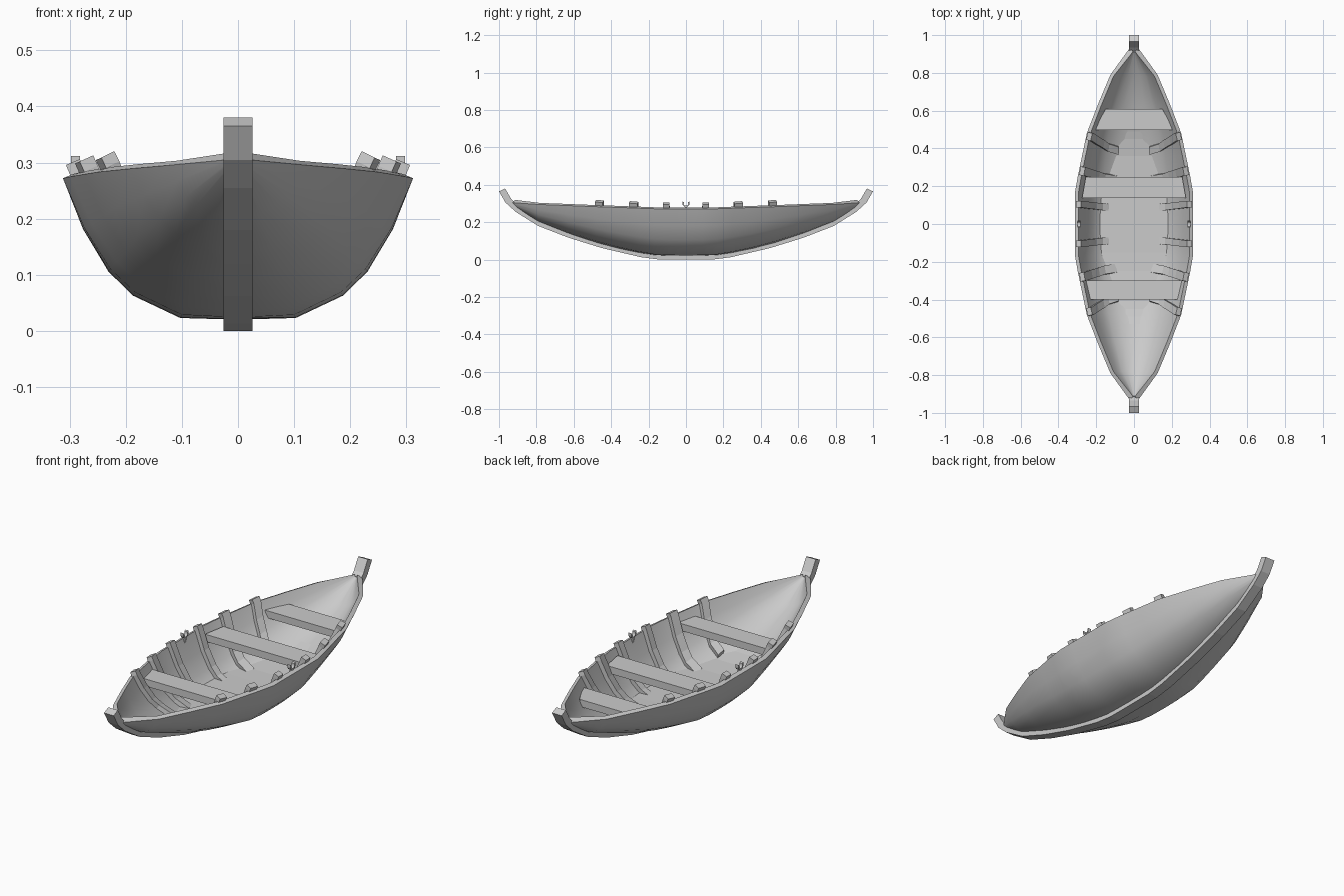
import bpy, bmesh
from math import sin, cos, pi
from mathutils import Vector

if "Cube" in bpy.data.objects:
    bpy.data.objects.remove(bpy.data.objects["Cube"])

# station tables: y, half width, gunwale z, bottom z
STATIONS = [(0.0, .312, .272, .02), (.09, .312, .272, .021), (.17, .312, .272, .024),
            (.25, .298, .275, .036), (.36, .275, .279, .058), (.48, .25, .283, .089),
            (.63, .192, .289, .138), (.79, .125, .295, .2), (.935, .02, .305, .29)]
# section rows from keel to gunwale: width fraction, height fraction
ROWS = [(0, 0), (.33, .012), (.6, .17), (.74, .34), (.885, .64), (1, 1)]


def station(y):
    a = min(abs(y), STATIONS[-1][0])
    for p, q in zip(STATIONS, STATIONS[1:]):
        if a <= q[0]:
            t = (a - p[0]) / (q[0] - p[0])
            return [p[i] + (q[i] - p[i]) * t for i in (1, 2, 3)]


def hull_point(y, row):
    """Outer hull surface on the +x side; sections turn to a V at the ends."""
    w, zt, zb = station(y)
    k = int(min(row, 4))
    f = row - k
    px, pz = (ROWS[k][i] + (ROWS[k + 1][i] - ROWS[k][i]) * f for i in (0, 1))
    # the bilge rounds in slightly before the gunwale does
    px *= 1 - min(y * y, .04) * 1.2 * (1 - row / 5)
    v = max(0, (abs(y) - .1) / .87) * .5
    pz += (px - pz) * v * .6
    return Vector((px * w, y, zb + (zt - zb) * pz))


def finish(name, bm, recalc=True):
    if recalc:
        bmesh.ops.recalc_face_normals(bm, faces=bm.faces)
    me = bpy.data.meshes.new(name)
    bm.to_mesh(me)
    bm.free()
    ob = bpy.data.objects.new(name, me)
    bpy.context.collection.objects.link(ob)
    return ob


def loft(name, rings):
    """Capped solid through equal-sized closed rings."""
    bm = bmesh.new()
    vs = [[bm.verts.new(p) for p in r] for r in rings]
    n = len(vs[0])
    for a, b in zip(vs, vs[1:]):
        for i in range(n):
            bm.faces.new((a[i], a[(i + 1) % n], b[(i + 1) % n], b[i]))
    bm.faces.new(vs[0])
    bm.faces.new(vs[-1])
    return finish(name, bm)


# hull shell
ys = [s[0] for s in STATIONS]
ys = [-y for y in reversed(ys[1:])] + ys
bm = bmesh.new()
grid = []
for y in ys:
    half = [hull_point(y, r) for r in range(6)]
    line = [Vector((-p.x, p.y, p.z)) for p in reversed(half[1:])] + half
    grid.append([bm.verts.new(p) for p in line])
for a, b in zip(grid, grid[1:]):
    for j in range(len(a) - 1):
        bm.faces.new((a[j], b[j], b[j + 1], a[j + 1]))
hull = finish("hull", bm, recalc=False)
outer = [v.co.copy() for v in hull.data.vertices]
shell = hull.modifiers.new("thickness", 'SOLIDIFY')
shell.thickness = .02
shell.offset = -1
bpy.context.view_layer.objects.active = hull
hull.select_set(True)
bpy.ops.object.modifier_apply(modifier=shell.name)
# keep the inner skin from crossing itself at the bow and stern
for v, o in zip(list(hull.data.vertices)[len(outer):], outer):
    if abs(o.y) > .9:
        v.co = (o.x * .3, o.y * .975, o.z + .014)
bpy.ops.object.shade_smooth_by_angle(angle=.7)

# keel running up into both stems: outer y, z, inner y, z
KEEL = [(.14, 0, .14, .03), (.24, .013, .235, .043), (.45, .062, .44, .092),
        (.63, .118, .62, .148), (.79, .18, .775, .208),
        (.91, .255, .89, .28), (.965, .305, .935, .325), (1, .365, .967, .38)]
path = [(-a, b, -c, d) for a, b, c, d in reversed(KEEL)] + KEEL
K = .026
loft("keel_and_stems", [[(-K, a, b), (K, a, b), (K, c, d), (-K, c, d)] for a, b, c, d in path])

# floor board, curving up towards both ends
rings = []
for y in (-.53, -.49, -.45, -.36, -.25, -.15, .15, .25, .36, .45, .49, .53):
    z = .083 + .6 * y ** 4
    row = 0
    while hull_point(y, row).z < z - .011 and row < 5:
        row += .02
    x = max(.02, hull_point(y, row).x - .006)
    rings.append([(-x, y, z), (x, y, z), (x - .012, y, z - .01), (.012 - x, y, z - .01)])
loft("floor_board", rings)

# seats: y start, y end, half widths
for y0, y1, w0, w1 in ((.497, .61, .21, .15), (.137, .25, .275, .255), (-.40, -.30, .235, .26)):
    loft("seat", [[(-w, y, .25), (w, y, .25), (w - .012, y, .215), (.012 - w, y, .215)]
                  for y, w in ((y0, w0), (y1, w1))])

# ribs following the hull, standing a little above the gunwale
for y0, width in ((.105, .036), (.285, .046), (.47, .042)):
    for sy in (1, -1):
        for sx in (1, -1):
            rings = []
            for row in (1.1, 2, 3, 4, 5, 5.3):
                r = min(row, 5)
                y = sy * y0 * (.8 + .2 * r / 5)
                p = hull_point(y, r)
                t = (hull_point(y, min(r + .3, 5)) - hull_point(y, r - .4)).normalized()
                along = hull_point(y + .05, r) - hull_point(y - .05, r)
                n = along.cross(t).normalized()
                if n.x > 0:
                    n = -n
                side = n.cross(t).normalized() * width / 2
                if row > 5:
                    p += t * .02
                ring = [p + n * .014 - side, p + n * .014 + side,
                        p + n * .041 + side, p + n * .041 - side]
                rings.append([(sx * q.x, q.y, q.z) for q in ring])
            loft("rib", rings)

# oarlocks: small U forks on short posts
for sx in (1, -1):
    x = sx * .29
    h = .008
    angles = [pi + pi * i / 8 for i in range(9)]
    arc = [(cos(a), sin(a)) for a in angles]
    prof = [(-1, .6)] + arc + [(1, .6)]
    loft("oarlock_fork", [[(x - h, .012 * c, .3 + .012 * s), (x + h, .012 * c, .3 + .012 * s),
                           (x + h, .019 * c, .3 + .019 * s), (x - h, .019 * c, .3 + .019 * s)]
                          for c, s in prof])
    loft("oarlock_post", [[(x - .006, -.006, z), (x + .006, -.006, z),
                           (x + .006, .006, z), (x - .006, .006, z)] for z in (.26, .285)])
